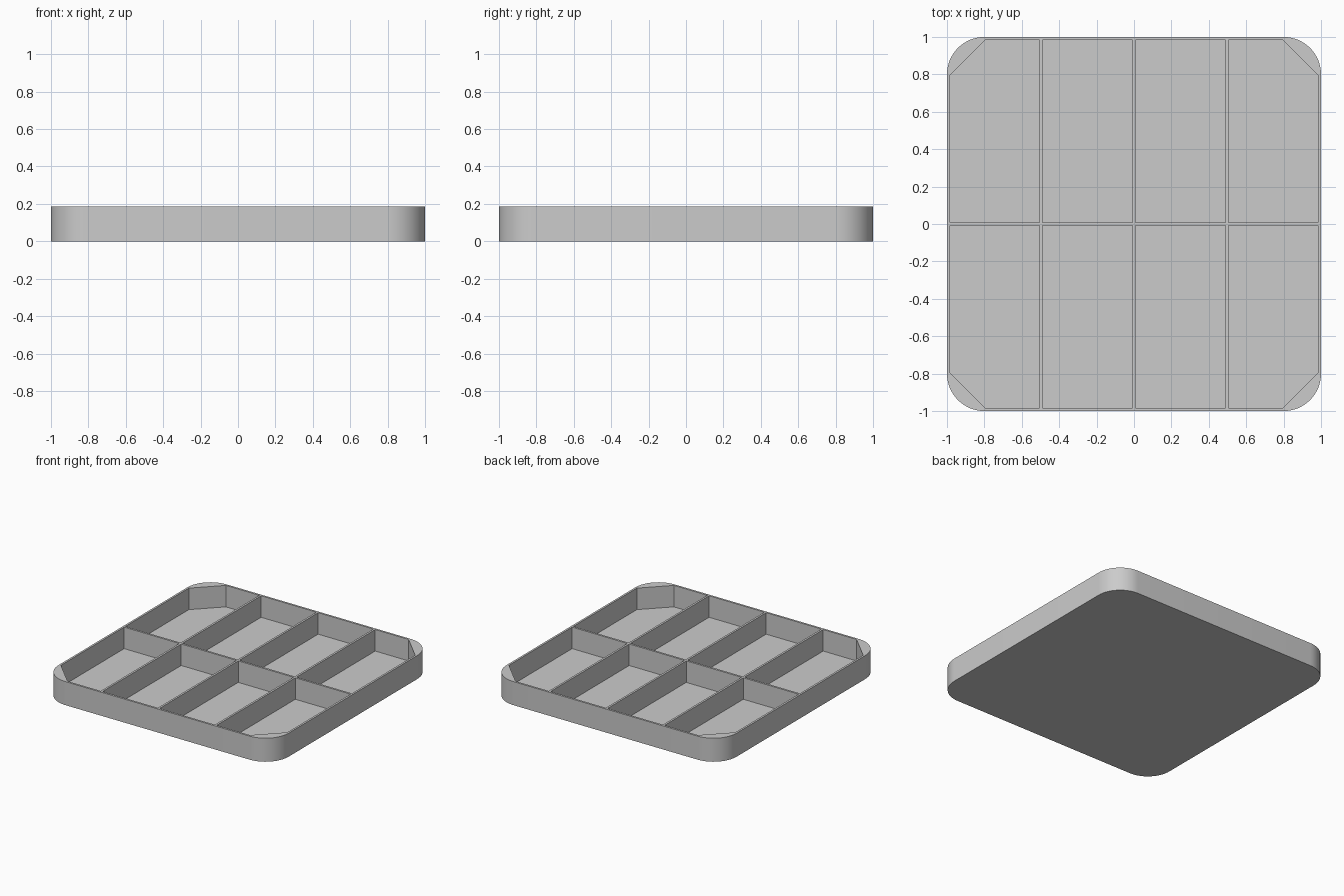
import bpy
import bmesh
from math import cos, sin, pi, radians

if "Cube" in bpy.data.objects:
    bpy.data.objects.remove(bpy.data.objects["Cube"], do_unlink=True)

HEIGHT, FLOOR, WALL = 0.185, 0.016, 0.016
RADIUS, CHAMFER = 0.2, 0.19
COLS, ROWS = 4, 2

grey = bpy.data.materials.new("plain grey")
grey.use_nodes = True
COLOR = (0.6, 0.6, 0.6, 1)
grey.diffuse_color = COLOR
grey.node_tree.nodes["Principled BSDF"].inputs["Base Color"].default_value = COLOR


def add_prism(bm, outline, z0, z1):
    """Closed prism from a counter-clockwise outline."""
    low = [bm.verts.new((x, y, z0)) for x, y in outline]
    high = [bm.verts.new((x, y, z1)) for x, y in outline]
    bm.faces.new(low[::-1])
    bm.faces.new(high)
    n = len(outline)
    for i in range(n):
        j = (i + 1) % n
        bm.faces.new((low[i], low[j], high[j], high[i]))


def make_object(name, bm):
    mesh = bpy.data.meshes.new(name)
    bm.to_mesh(mesh)
    bm.free()
    mesh.materials.append(grey)
    obj = bpy.data.objects.new(name, mesh)
    bpy.context.collection.objects.link(obj)
    return obj


# Solid body with rounded corners
SEGMENTS = 16
corners = ((1, 1), (-1, 1), (-1, -1), (1, -1))
outline = []
for k, (sx, sy) in enumerate(corners):
    for i in range(SEGMENTS + 1):
        a = (k + i / SEGMENTS) * pi / 2
        outline.append((sx * (1 - RADIUS) + RADIUS * cos(a),
                        sy * (1 - RADIUS) + RADIUS * sin(a)))
bm = bmesh.new()
add_prism(bm, outline, 0, HEIGHT)
tray = make_object("divided_tray", bm)

# Pocket cutters; the four outermost corners are chamfered
cell_w = (2 - WALL * (COLS + 1)) / COLS
cell_d = (2 - WALL * (ROWS + 1)) / ROWS
bm = bmesh.new()
for c in range(COLS):
    for r in range(ROWS):
        x0 = -1 + WALL + c * (cell_w + WALL)
        y0 = -1 + WALL + r * (cell_d + WALL)
        x1, y1 = x0 + cell_w, y0 + cell_d
        pocket = []
        for sx, sy in corners:
            x, y = (x1 if sx > 0 else x0), (y1 if sy > 0 else y0)
            outer = (c == (COLS - 1 if sx > 0 else 0)
                     and r == (ROWS - 1 if sy > 0 else 0))
            if outer:
                cut = [(x, y - sy * CHAMFER), (x - sx * CHAMFER, y)]
                pocket += cut if sx * sy > 0 else cut[::-1]
            else:
                pocket.append((x, y))
        add_prism(bm, pocket, FLOOR, HEIGHT + 0.1)
cutter = make_object("pocket_cutter", bm)
cutter.hide_render = True

# Carve the pockets and bake the result
mod = tray.modifiers.new("pockets", "BOOLEAN")
mod.operation = "DIFFERENCE"
mod.solver = "EXACT"
mod.object = cutter
bpy.ops.object.select_all(action="DESELECT")
bpy.context.view_layer.objects.active = tray
tray.select_set(True)
bpy.ops.object.modifier_apply(modifier=mod.name)
bpy.data.objects.remove(cutter, do_unlink=True)
bpy.ops.object.shade_smooth_by_angle(angle=radians(30))
